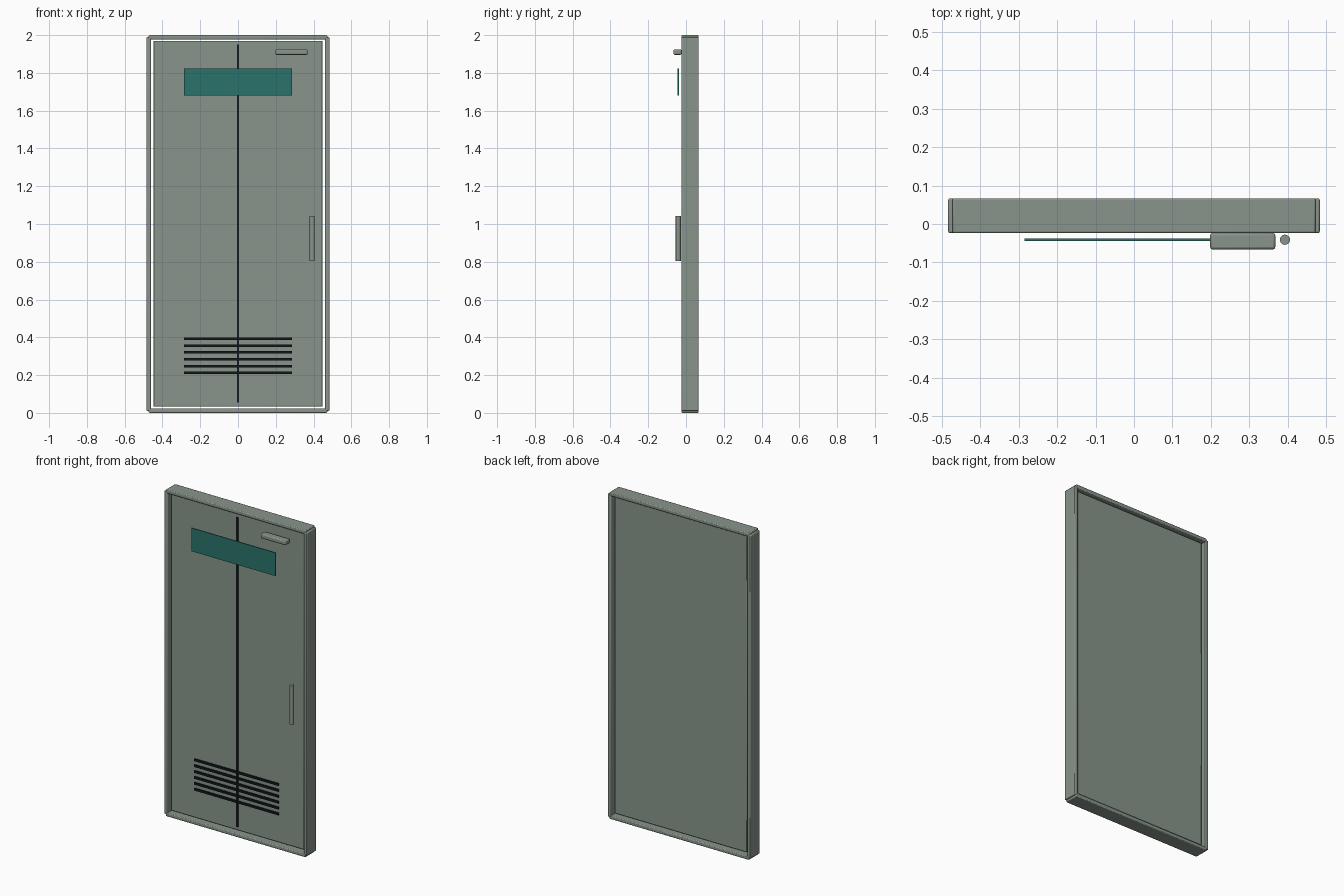
import bpy

if "Cube" in bpy.data.objects:
    bpy.data.objects.remove(bpy.data.objects["Cube"])


def material(name, rgb):
    m = bpy.data.materials.new(name)
    m.diffuse_color = (*rgb, 1)
    m.use_nodes = True
    m.node_tree.nodes["Principled BSDF"].inputs["Base Color"].default_value = m.diffuse_color
    return m


METAL = material("grey green metal", (0.25, 0.30, 0.26))
GLASS = material("teal glass", (0.024, 0.17, 0.145))
DARK = material("near black", (0.006, 0.010, 0.012))


def finish(ob, name, mat, bevel):
    ob.name = name
    ob.data.materials.append(mat)
    if bevel:
        mod = ob.modifiers.new("soft edges", 'BEVEL')
        mod.width = bevel
        mod.segments = 2
        mod.limit_method = 'ANGLE'
        bpy.ops.object.shade_smooth_by_angle()
    return ob


def box(name, mat, x, y, z, bevel=0.0):
    """Box given by its (min, max) on each axis."""
    lims = (x, y, z)
    bpy.ops.mesh.primitive_cube_add(size=1, location=[(a + b) / 2 for a, b in lims])
    ob = bpy.context.object
    ob.scale = [b - a for a, b in lims]
    bpy.ops.object.transform_apply(location=False, rotation=False, scale=True)
    return finish(ob, name, mat, bevel)


# Frame: two posts and two rails, with an open gap around the door
DEPTH = (-0.024, 0.067)
for side, s in (("left", -1), ("right", 1)):
    box(side + "_post", METAL, sorted((s * 0.461, s * 0.484)), DEPTH, (0.011, 1.989), 0.005)
box("bottom_rail", METAL, (-0.473, 0.473), DEPTH, (0.0, 0.023), 0.005)
box("top_rail", METAL, (-0.473, 0.473), DEPTH, (1.977, 2.0), 0.005)

# Door leaf and its centre seam
box("door_leaf", METAL, (-0.448, 0.448), (-0.005, 0.05), (0.034, 1.97), 0.004)
box("centre_seam", DARK, (-0.006, 0.006), (-0.010, -0.003), (0.055, 1.95))

# Window plate standing proud of the door
box("window", GLASS, (-0.285, 0.285), (-0.044, -0.038), (1.68, 1.822))

# Vent slats
for i in range(6):
    z = 0.212 + i * 0.036
    box(f"vent_slat_{i + 1}", DARK, (-0.285, 0.285), (-0.018, -0.009), (z - 0.0065, z + 0.0065))

# Door closer
box("door_closer", METAL, (0.198, 0.368), (-0.066, -0.024), (1.896, 1.924), 0.006)

# Pull handle
bpy.ops.mesh.primitive_cylinder_add(vertices=20, radius=0.0133, depth=0.238,
                                    location=(0.393, -0.041, 0.923))
finish(bpy.context.object, "pull_handle", METAL, 0)
bpy.ops.object.shade_smooth_by_angle()
